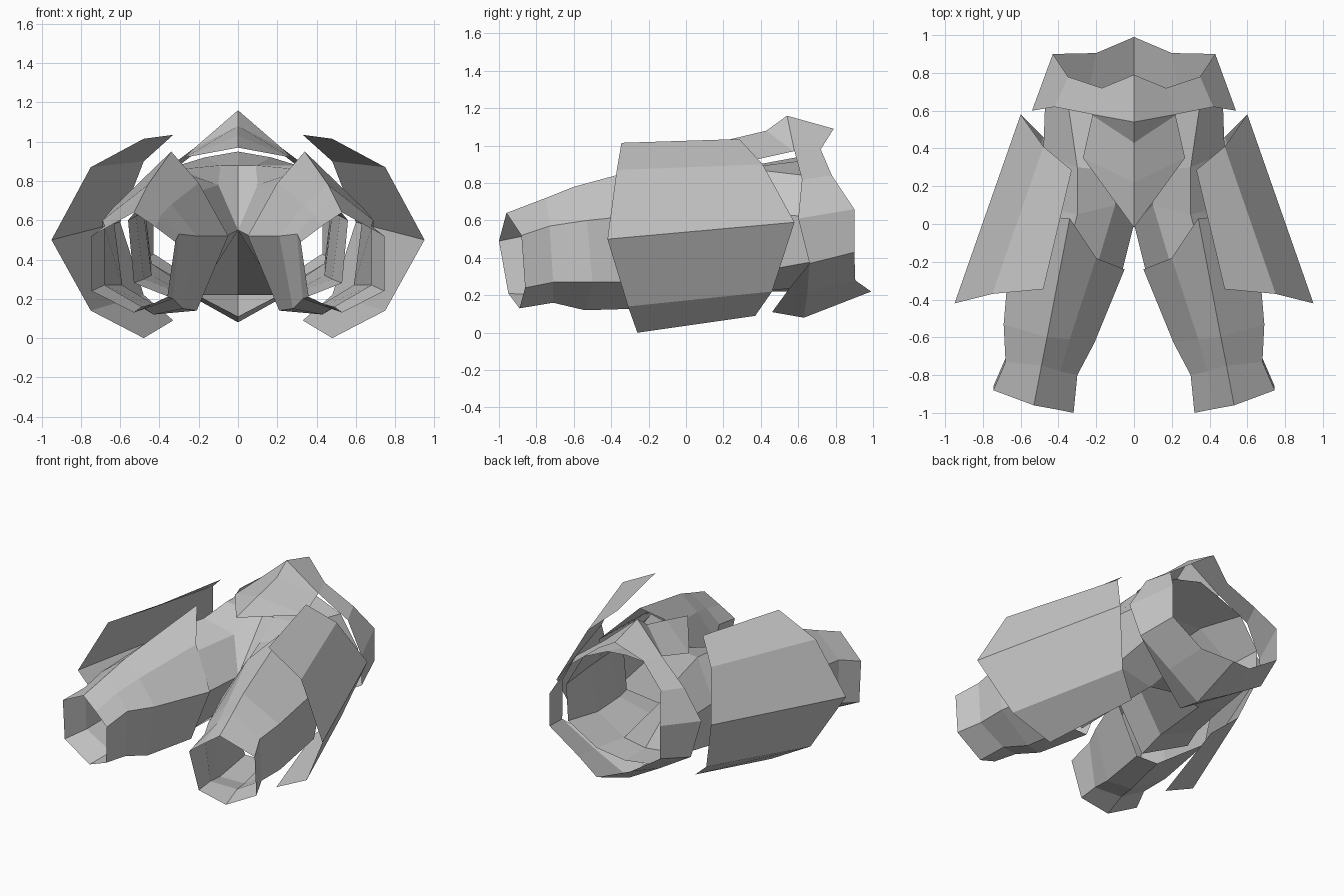
import bpy, bmesh

cube = bpy.data.objects.get("Cube")
if cube:
    bpy.data.objects.remove(cube)

# Single plain grey
GREY = (0.58, 0.58, 0.58, 1)
mat = bpy.data.materials.new("plain grey")
mat.use_nodes = True
mat.diffuse_color = GREY
mat.node_tree.nodes["Principled BSDF"].inputs["Base Color"].default_value = GREY


def shell(name, rows, closed=False):
    """Loft an open shell through rows of points on the +x side, mirrored to -x."""
    bm = bmesh.new()
    grid = [[bm.verts.new(p) for p in row] for row in rows]
    for a, b in zip(grid, grid[1:]):
        n = len(a)
        for i in range(n if closed else n - 1):
            j = (i + 1) % n
            bm.faces.new((a[i], a[j], b[j], b[i]))
    bmesh.ops.remove_doubles(bm, verts=bm.verts, dist=0.001)
    bmesh.ops.recalc_face_normals(bm, faces=bm.faces)
    mesh = bpy.data.meshes.new(name)
    bm.to_mesh(mesh)
    bm.free()
    mesh.materials.append(mat)
    ob = bpy.data.objects.new(name, mesh)
    bpy.context.collection.objects.link(ob)
    ob.modifiers.new("Mirror", 'MIRROR').use_clip = True
    return ob


# Lower legs: open tubes from ankle flare to knee
# (ring order: inner, inner top, top ridge, outer high, outer low, bottom, inner low)
shell("lower_legs", [
    [(.32, -1.0, .49), (.42, -.98, .565), (.53, -.96, .64), (.745, -.88, .52),
     (.745, -.86, .24), (.53, -.89, .13), (.36, -.95, .21)],
    [(.30, -.80, .53), (.39, -.78, .63), (.49, -.75, .72), (.68, -.73, .57),
     (.68, -.71, .27), (.49, -.71, .16), (.33, -.78, .20)],
    [(.21, -.63, .52), (.34, -.61, .68), (.46, -.60, .78), (.69, -.53, .60),
     (.68, -.50, .27), (.43, -.54, .12), (.28, -.60, .15)],
    [(.05, -.24, .52), (.20, -.18, .79), (.34, .03, .95), (.64, .05, .66),
     (.59, .0, .27), (.36, -.20, .13), (.21, -.22, .14)],
], closed=True)

# Pelvis and thighs: waist opening, hips, thigh tops meeting at the crotch, knees
crotch = (0, 0, .55)
knee = (.06, -.24, .52)
shell("pelvis_and_thighs", [
    [(0, .66, .95), (.17, .63, .92), (.35, .64, .84), (.47, .66, .62),
     (.44, .68, .38), (.22, .68, .25), (0, .68, .22)],
    [(0, .28, .88), (.09, .28, .88), (.30, .30, .88), (.48, .38, .64),
     (.44, .35, .32), (.20, .40, .22), (0, .45, .22)],
    [crotch, (.10, .10, .78), (.30, .05, .86), (.52, .10, .62),
     (.48, .05, .30), (.22, 0, .20), crotch],
    [knee, (.19, -.20, .75), (.34, -.10, .86), (.56, -.10, .60),
     (.53, -.10, .28), (.25, -.22, .17), knee],
])

# Belt: peaked in front, pointed at the back
belt_low = [(0, .54, 1.16), (.22, .58, .97), (.42, .62, .82), (.54, .60, .61),
            (.50, .66, .37), (.25, .65, .22), (0, .63, .08)]
belt_high = [(0, .79, 1.09), (.17, .72, .98), (.35, .78, .84), (.43, .90, .66),
             (.43, .90, .43), (.20, .905, .28), (0, .99, .22)]
shell("belt", [belt_low, belt_high])

# Front plate: step down from the belt, then a ridged kite
shell("front_plate", [
    [belt_low[0], belt_low[1]],
    [(0, .43, 1.08), (.22, .575, .97)],
    [(0, .22, 1.03), (.27, .35, .92)],
    [(0, -.02, .97), (0, -.02, .97)],
])

# Rear flap: folds forward under the belt's rear point
shell("rear_flap", [
    [(0, .63, .08), (.25, .65, .22), (.50, .66, .37)],
    [(0, .46, .11), (.25, .555, .24), (.50, .66, .37)],
])

# Side guards: folded plates flaring away from the hips
shell("side_guards", [
    [(.48, -.345, 1.015), (.75, -.37, .87), (.95, -.42, .50),
     (.75, -.31, .14), (.48, -.26, 0)],
    [(.33, .285, 1.035), (.48, .41, .90), (.60, .58, .59),
     (.48, .46, .22), (.33, .37, .09)],
])
